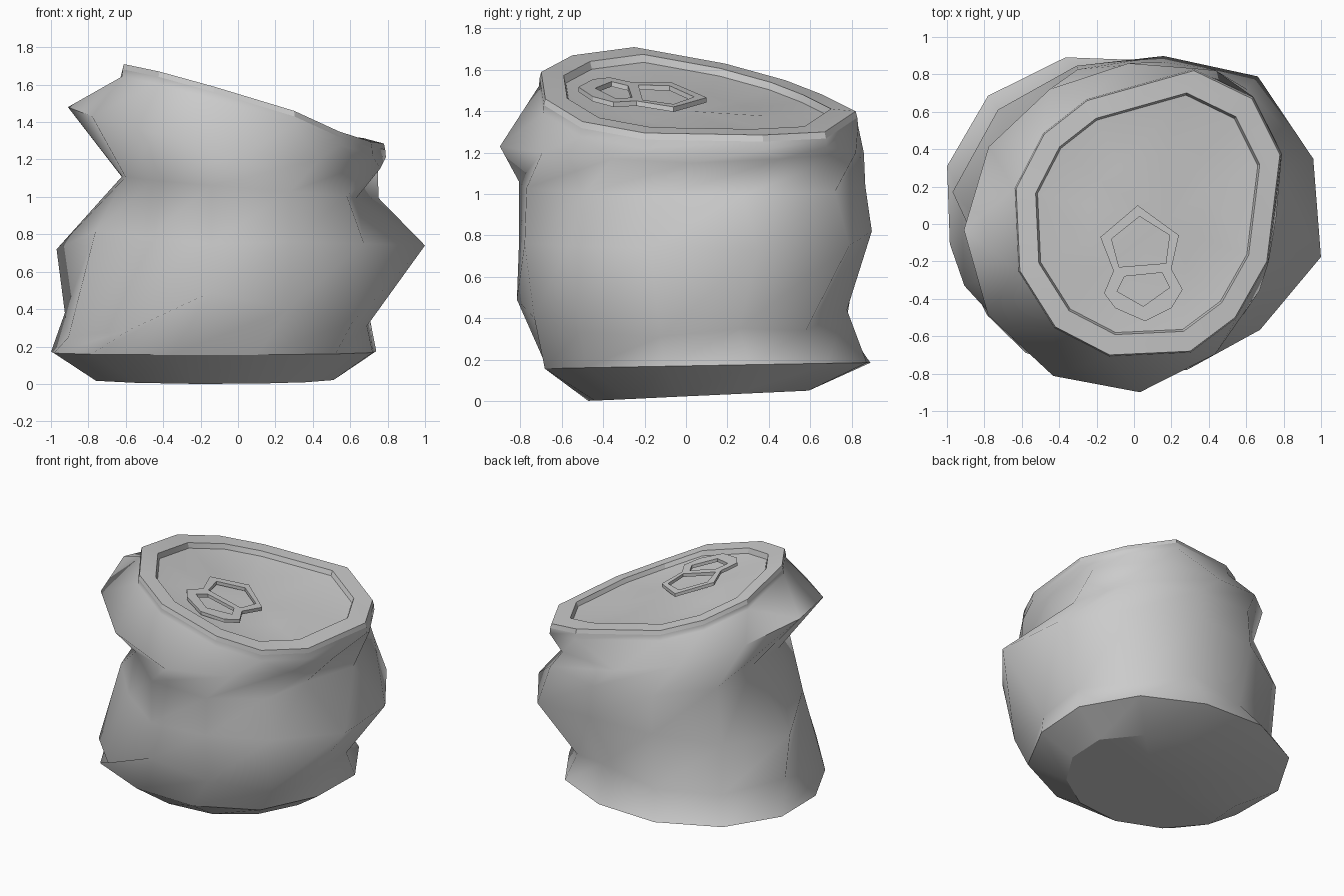
import bpy
import bmesh
from math import sin, cos, radians
from mathutils import Vector

SIDES = 12

if "Cube" in bpy.data.objects:
    bpy.data.objects.remove(bpy.data.objects["Cube"], do_unlink=True)

grey = bpy.data.materials.new("plain grey metal")
grey.use_nodes = True
colour = (0.6, 0.6, 0.6, 1)
grey.diffuse_color = colour
grey.node_tree.nodes["Principled BSDF"].inputs["Base Color"].default_value = colour


def dented_ring(radii, heights, start=20, centre=(0, 0), squash=1):
    """Twelve-sided ring with its own radius and height at every corner."""
    ring = []
    for i, (r, z) in enumerate(zip(radii, heights)):
        a = radians(start + i * 360 / SIDES)
        ring.append(Vector((centre[0] + r * cos(a),
                            centre[1] + r * squash * sin(a), z)))
    return ring


def tilted(z, tilt_x, tilt_y, start=20):
    """Corner heights of a leaning ring."""
    angles = [radians(start + i * 360 / SIDES) for i in range(SIDES)]
    return [z + tilt_x * cos(a) + tilt_y * sin(a) for a in angles]


def scaled_ring(ring, factor, drop):
    """Copy of a ring shrunk towards its middle and lowered."""
    middle = sum(ring, Vector()) / len(ring)
    return [middle + (p - middle) * factor - Vector((0, 0, drop)) for p in ring]


def finish(obj, angle):
    obj.data.materials.clear()
    obj.data.materials.append(grey)
    bpy.ops.object.select_all(action='DESELECT')
    obj.select_set(True)
    bpy.context.view_layer.objects.active = obj
    bpy.ops.object.shade_smooth_by_angle(angle=radians(angle))


def loft(name, rings, angle, bottom=None, top=None):
    """Skin a stack of rings, optionally closed by fans to a middle point."""
    bm = bmesh.new()
    loops = [[bm.verts.new(p) for p in ring] for ring in rings]
    for low, high in zip(loops, loops[1:]):
        for i in range(SIDES):
            j = (i + 1) % SIDES
            bm.faces.new((low[i], low[j], high[j], high[i]))
    for loop, point in ((loops[0], bottom), (loops[-1], top)):
        if point:
            tip = bm.verts.new(point)
            for i in range(SIDES):
                j = (i + 1) % SIDES
                ends = (loop[j], loop[i]) if point is bottom else (loop[i], loop[j])
                bm.faces.new((*ends, tip))
    mesh = bpy.data.meshes.new(name)
    bm.to_mesh(mesh)
    bm.free()
    obj = bpy.data.objects.new(name, mesh)
    bpy.context.collection.objects.link(obj)
    finish(obj, angle)


# Top rim, bent out of round and leaning to one side
rim = [Vector(p) for p in (
    (.78, .37, 1.285), (.63, .67, 1.3), (.32, .82, 1.4), (-.25, .66, 1.48),
    (-.48, .48, 1.55), (-.63, .19, 1.63), (-.61, -.25, 1.71), (-.42, -.55, 1.67),
    (-.13, -.7, 1.59), (.3, -.68, 1.46), (.54, -.5, 1.35), (.71, -.2, 1.295))]

# Crumpled wall: rings from the foot to the neck
foot = dented_ring(
    [.67, .66, .66, .6, .53, .64, .68, .66, .66, .65, .63, .64],
    tilted(.025, 0, .025), centre=(-.12, .06), squash=.82)
chime = dented_ring(
    [.9, .91, .89, .91, .92, .9, .885, .925, .885, .9, .92, .88],
    tilted(.17, 0, .015), start=15, centre=(-.13, .1), squash=.9)
crease = dented_ring(
    [.75, .755, .79, .82, .92, .94, .965, .9, .83, .78, .8, .7],
    [.35, .34, .44, .36, .36, .38, .25, .29, .49, .4, .33, .31])
belly = dented_ring(
    [1.02, 1.03, .912, .9, .95, .985, .81, .76, .82, .83, .88, 1.015],
    [.73, .75, .82, .8, .74, .72, .82, .78, .75, .76, .75, .74])
pinch = dented_ring(
    [.8, .94, .88, .88, .8, .63, .64, .71, .82, .82, .76, .64],
    tilted(1.05, -.06, 0))
shoulder = dented_ring(
    [.88, .93, .86, .85, .88, .91, .92, .92, .9, .82, .76, .76],
    [1.17, 1.2, 1.2, 1.3, 1.42, 1.48, 1.43, 1.34, 1.23, 1.2, 1.17, 1.15], start=32)
neck = scaled_ring(rim, 1.015, .07)
lip_under = scaled_ring(rim, 1.01, .03)

loft("can_wall", [chime, crease, belly, pinch, shoulder, neck, lip_under], 85)
loft("can_base", [foot, chime], 25, bottom=Vector((-.12, .06, .03)))

# Lid: outer lip, flat rim, inner step and sunken panel
loft("can_lid", [lip_under, rim, scaled_ring(rim, .85, 0), scaled_ring(rim, .835, .035),
                 scaled_ring(rim, .45, .065)], 25, top=Vector((.17, .02, 1.4)))

# Pull tab: flat outline with two finger holes, laid on the panel
tab_outline = ((.02, .1), (.24, -.06), (.2, -.24), (.26, -.35), (.2, -.45),
               (.06, -.52), (-.1, -.45), (-.16, -.37), (-.11, -.25), (-.18, -.07))
large_hole = ((.03, .04), (.19, -.06), (.17, -.21), (-.08, -.23), (-.12, -.08))
small_hole = ((-.05, -.28), (.15, -.26), (.19, -.34), (.05, -.44), (-.09, -.36))

curve = bpy.data.curves.new("pull_tab", 'CURVE')
curve.dimensions = '2D'
curve.fill_mode = 'BOTH'
curve.extrude = .012
for loop in (tab_outline, large_hole, small_hole):
    spline = curve.splines.new('POLY')
    spline.points.add(len(loop) - 1)
    spline.use_cyclic_u = True
    for point, (x, y) in zip(spline.points, loop):
        point.co = (x, y, 0, 1)
tab = bpy.data.objects.new("pull_tab", curve)
bpy.context.collection.objects.link(tab)
bpy.ops.object.select_all(action='DESELECT')
tab.select_set(True)
bpy.context.view_layer.objects.active = tab
bpy.ops.object.convert(target='MESH')
for v in tab.data.vertices:
    v.co.z += 1.47 - .28 * v.co.x - .1 * v.co.y
finish(tab, 25)
